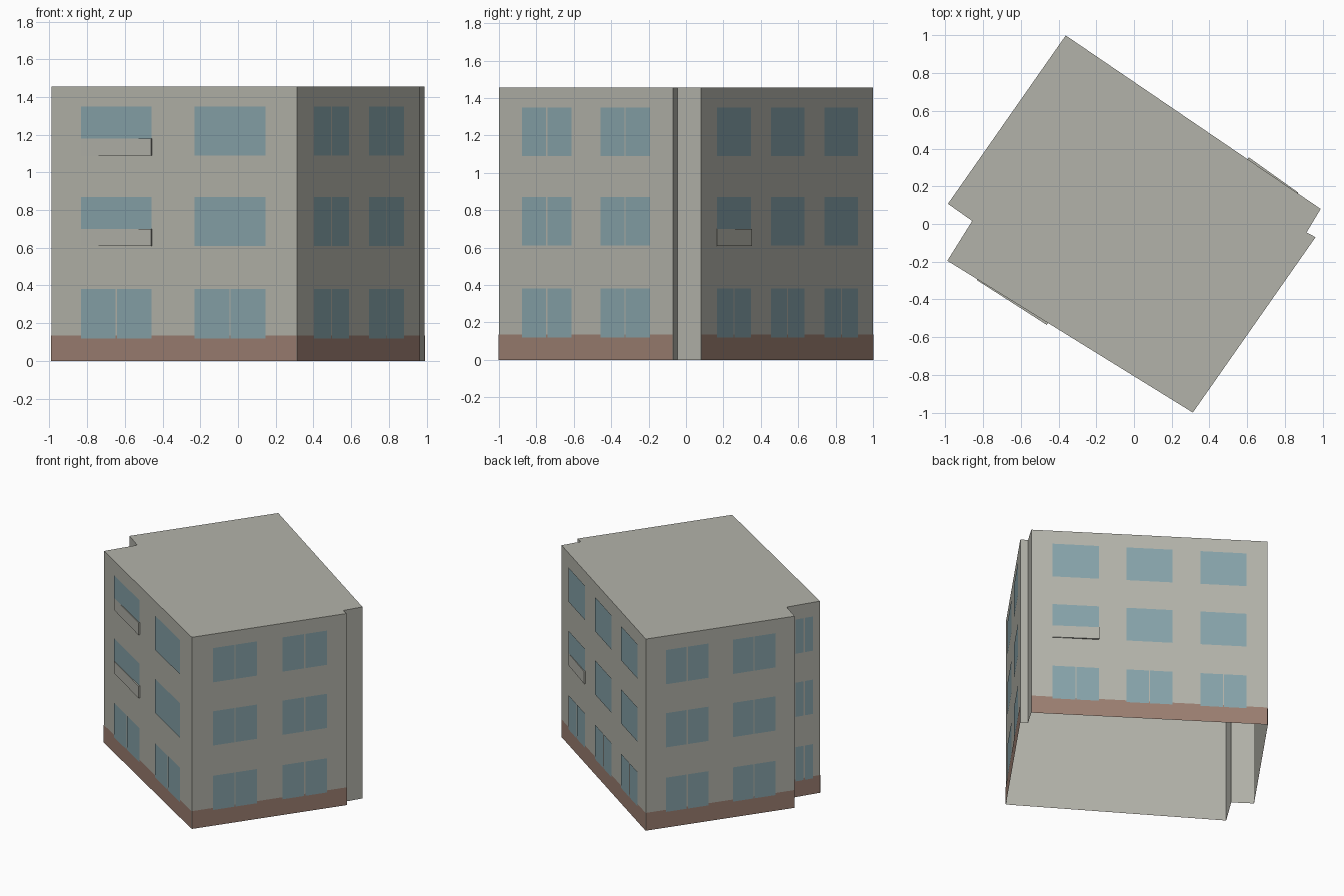
import bpy
import bmesh
from mathutils import Vector

cube = bpy.data.objects.get("Cube")
if cube:
    bpy.data.objects.remove(cube, do_unlink=True)


def material(name, color):
    m = bpy.data.materials.new(name)
    m.use_nodes = True
    m.diffuse_color = (*color, 1)
    m.node_tree.nodes["Principled BSDF"].inputs["Base Color"].default_value = (*color, 1)
    return m


PLASTER = material("grey plaster", (0.45, 0.45, 0.40))
GLASS = material("blue glass", (0.24, 0.365, 0.40))
BRICK = material("brown base", (0.33, 0.21, 0.165))

HEIGHT = 1.455
BASE_TOP = 0.135
FLOORS = [(0.12, 0.38), (0.61, 0.87), (1.09, 1.35)]

# Footprint corners, counter-clockwise
OUTLINE = [Vector((x, y, 0)) for x, y in (
    (0.312, -1.0), (0.963, -0.07), (0.915, -0.045), (0.99, 0.08),
    (-0.362, 1.0), (-0.987, 0.107), (-0.858, 0.016), (-0.99, -0.195))]


def finish(name, bm, mat):
    mesh = bpy.data.meshes.new(name)
    bm.to_mesh(mesh)
    bm.free()
    mesh.materials.append(mat)
    obj = bpy.data.objects.new(name, mesh)
    bpy.context.collection.objects.link(obj)
    return obj


class Wall:
    """Places points on a wall by fraction along it, height and offset."""

    def __init__(self, index):
        self.a = OUTLINE[index]
        self.b = OUTLINE[(index + 1) % len(OUTLINE)]
        d = (self.b - self.a).normalized()
        self.out = Vector((d.y, -d.x, 0))

    def point(self, t, z, offset):
        return self.a.lerp(self.b, t) + self.out * offset + Vector((0, 0, z))

    def panel(self, bm, t0, t1, z0, z1, offset):
        corners = ((t0, z0), (t1, z0), (t1, z1), (t0, z1))
        bm.faces.new([bm.verts.new(self.point(t, z, offset)) for t, z in corners])


# Building shell: walls and flat roof, open underneath
bm = bmesh.new()
low = [bm.verts.new(p) for p in OUTLINE]
high = [bm.verts.new(p + Vector((0, 0, HEIGHT))) for p in OUTLINE]
for i in range(len(low)):
    j = (i + 1) % len(low)
    bm.faces.new((low[i], low[j], high[j], high[i]))
bm.faces.new(high)
finish("walls_and_roof", bm, PLASTER)

# Facades: wall index, window spans, floors with split panes
PAIR = [(0.135, 0.42), (0.585, 0.87)]
FACADES = {
    "right": (0, PAIR, (0, 1, 2)),
    "back": (3, [(0.09, 0.287), (0.403, 0.597), (0.715, 0.91)], (0,)),
    "left": (4, PAIR, (0, 1, 2)),
    "left_recess": (6, [(0.25, 0.79)], (0, 1, 2)),
    "front": (7, [(0.122, 0.41), (0.585, 0.874)], (0,)),
}

for name, (index, spans, split_floors) in FACADES.items():
    wall = Wall(index)
    bm = bmesh.new()
    wall.panel(bm, 0, 1, 0, BASE_TOP, 0.002)
    finish(name + "_base_band", bm, BRICK)

    bm = bmesh.new()
    gap = 0.004 / (wall.b - wall.a).length
    for floor, (z0, z1) in enumerate(FLOORS):
        for t0, t1 in spans:
            if floor in split_floors:
                mid = (t0 + t1) / 2
                wall.panel(bm, t0, mid - gap, z0, z1, 0.004)
                wall.panel(bm, mid + gap, t1, z0, z1, 0.004)
            else:
                wall.panel(bm, t0, t1, z0, z1, 0.004)
    finish(name + "_windows", bm, GLASS)


# Slightly splayed parapets in front of some windows
def parapet(name, facade, floor):
    index, spans, _ = FACADES[facade]
    wall = Wall(index)
    t0, t1 = spans[0]
    z0 = FLOORS[floor][0]
    bm = bmesh.new()
    plan = ((t0, 0), (t0, 0.005), (t1, 0.012), (t1, 0))
    rings = [[bm.verts.new(wall.point(t, z, o)) for t, o in plan]
             for z in (z0 - 0.002, z0 + 0.09)]
    for i in range(4):
        j = (i + 1) % 4
        bm.faces.new((rings[0][i], rings[0][j], rings[1][j], rings[1][i]))
    for ring in rings:
        bm.faces.new(ring)
    bmesh.ops.recalc_face_normals(bm, faces=bm.faces)
    finish(name, bm, PLASTER)


parapet("front_middle_parapet", "front", 1)
parapet("front_top_parapet", "front", 2)
parapet("back_middle_parapet", "back", 1)
